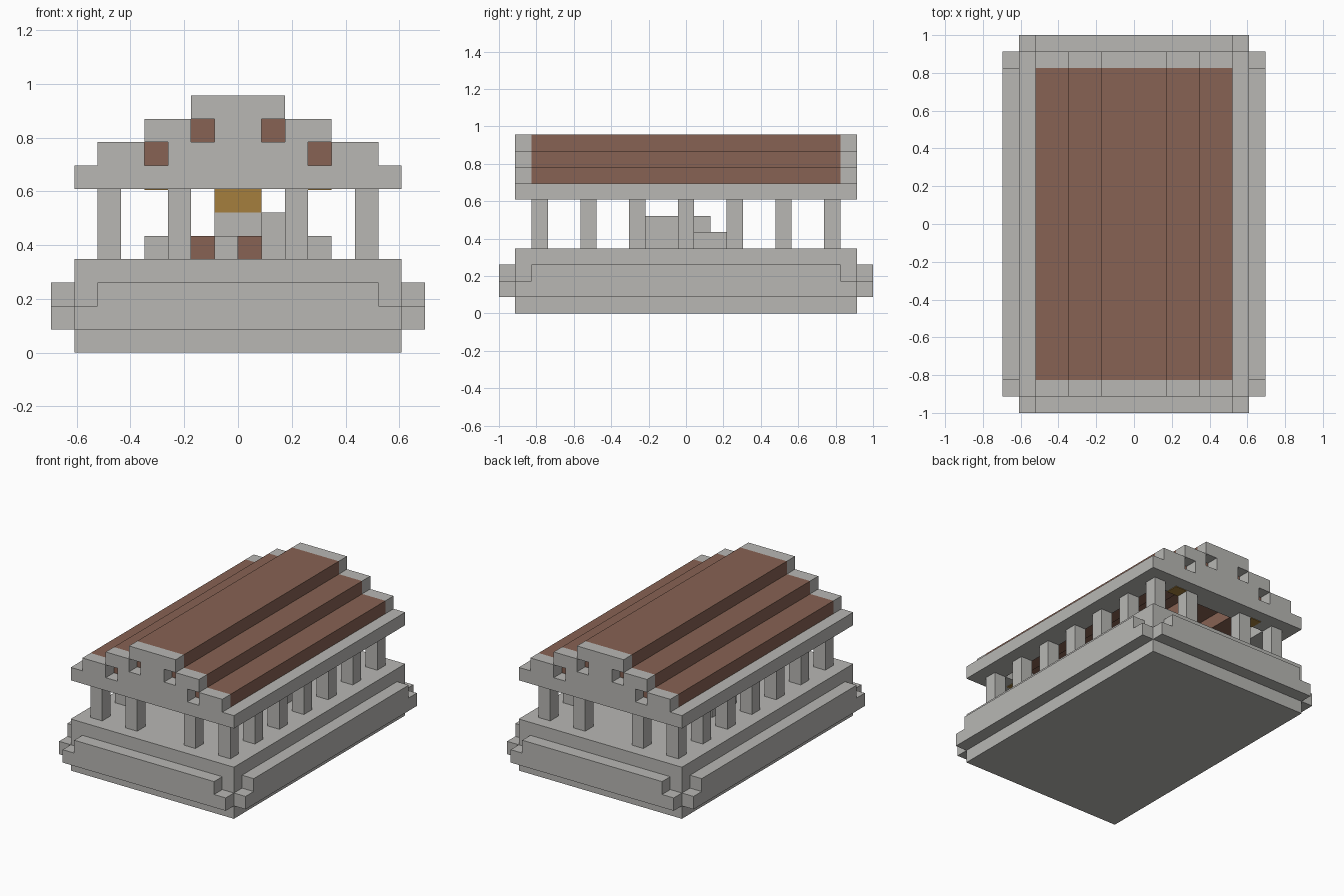
import bpy
import bmesh
from mathutils import Matrix, Vector

old = bpy.data.objects.get("Cube")
if old:
    bpy.data.objects.remove(old, do_unlink=True)

U = 2 / 23  # one block


def material(name, rgb):
    m = bpy.data.materials.new(name)
    m.use_nodes = True
    m.diffuse_color = (*rgb, 1)
    bsdf = next(n for n in m.node_tree.nodes if n.type == 'BSDF_PRINCIPLED')
    bsdf.inputs["Base Color"].default_value = (*rgb, 1)
    return m


stone = material("pale stone", (0.48, 0.475, 0.455))
brown = material("brown clay", (0.242, 0.122, 0.087))
gold = material("gold", (0.376, 0.212, 0.048))


def part(name, mat, boxes):
    """One object from boxes given as x, y and z ranges in blocks."""
    bm = bmesh.new()
    for ranges in boxes:
        lo = Vector([r[0] for r in ranges]) * U
        hi = Vector([r[1] for r in ranges]) * U
        bmesh.ops.create_cube(bm, size=1, matrix=Matrix.Translation((lo + hi) / 2)
                              @ Matrix.Diagonal((*(hi - lo), 1)))
    mesh = bpy.data.meshes.new(name)
    bm.to_mesh(mesh)
    bm.free()
    mesh.materials.append(mat)
    obj = bpy.data.objects.new(name, mesh)
    bpy.context.scene.collection.objects.link(obj)
    return obj


def span(half):
    return (-half, half)


def side(s, a, b):
    return (a, b) if s > 0 else (-b, -a)


# Platform with stepped ledges on all four sides
part("platform", stone, [(span(7), span(10.5), (0, 4))])
for s, label in ((1, "back"), (-1, "front")):
    part(label + "_ledge", stone, [
        (span(7), side(s, 10.5, 11.5), (1, 2)),
        (span(6), side(s, 10.5, 11.5), (2, 3))])
for s, label in ((1, "left"), (-1, "right")):
    part(label + "_ledge", stone, [
        (side(s, 7, 8), span(10.5), (1, 2)),
        (side(s, 7, 8), span(9.5), (2, 3))])

# Columns around the edge
places = [(s * 5.5, 3 * i) for s in (-1, 1) for i in range(-3, 4)]
places += [(s * 2.5, t * 9) for s in (-1, 1) for t in (-1, 1)]
part("columns", stone, [((x - .5, x + .5), (y - .5, y + .5), (4, 7))
                        for x, y in places])

# Beams resting on the columns
part("beams", stone,
     [(side(s, 5, 7), span(10.5), (7, 8)) for s in (-1, 1)]
     + [(span(5), side(s, 8.5, 10.5), (7, 8)) for s in (-1, 1)])

# Stepped gables with square openings
for s, label in ((1, "back"), (-1, "front")):
    y = side(s, 9.5, 10.5)
    boxes = [(span(3), y, (8, 9)), (span(1), y, (9, 10)), (span(2), y, (10, 11))]
    for t in (-1, 1):
        boxes += [(side(t, 4, 6), y, (8, 9)), (side(t, 2, 4), y, (9, 10))]
    part(label + "_gable", stone, boxes)

# Stepped roof shell
roof = [(span(2), span(9.5), (10, 11))]
for t in (-1, 1):
    roof += [(side(t, 3, 6), span(9.5), (8, 9)), (side(t, 1, 4), span(9.5), (9, 10))]
part("roof", brown, roof)

# Ceiling lamps in the corners
part("lamps", gold, [(side(s, 3, 4), side(t, 8.5, 9.5), (6.95, 7.5))
                     for s in (-1, 1) for t in (-1, 1)])

# Seated statue
part("statue_seat", stone, [(span(4), (-.5, 2.5), (4, 5))])
part("statue_legs", stone, [((x, x + 1), (-2.5, -.5), (4, 5)) for x in (-1, 1)])
part("statue_robe", brown, [((x, x + 1), (-1.5, -.5), (4, 5)) for x in (-2, 0)])
part("statue_body", stone, [(span(1), (-.5, 1.5), (5, 6))])
part("statue_arm", stone, [((1, 2), (-2.5, .5), (5, 6))])
part("statue_head", gold, [(span(1), span(.5), (6, 7))])
